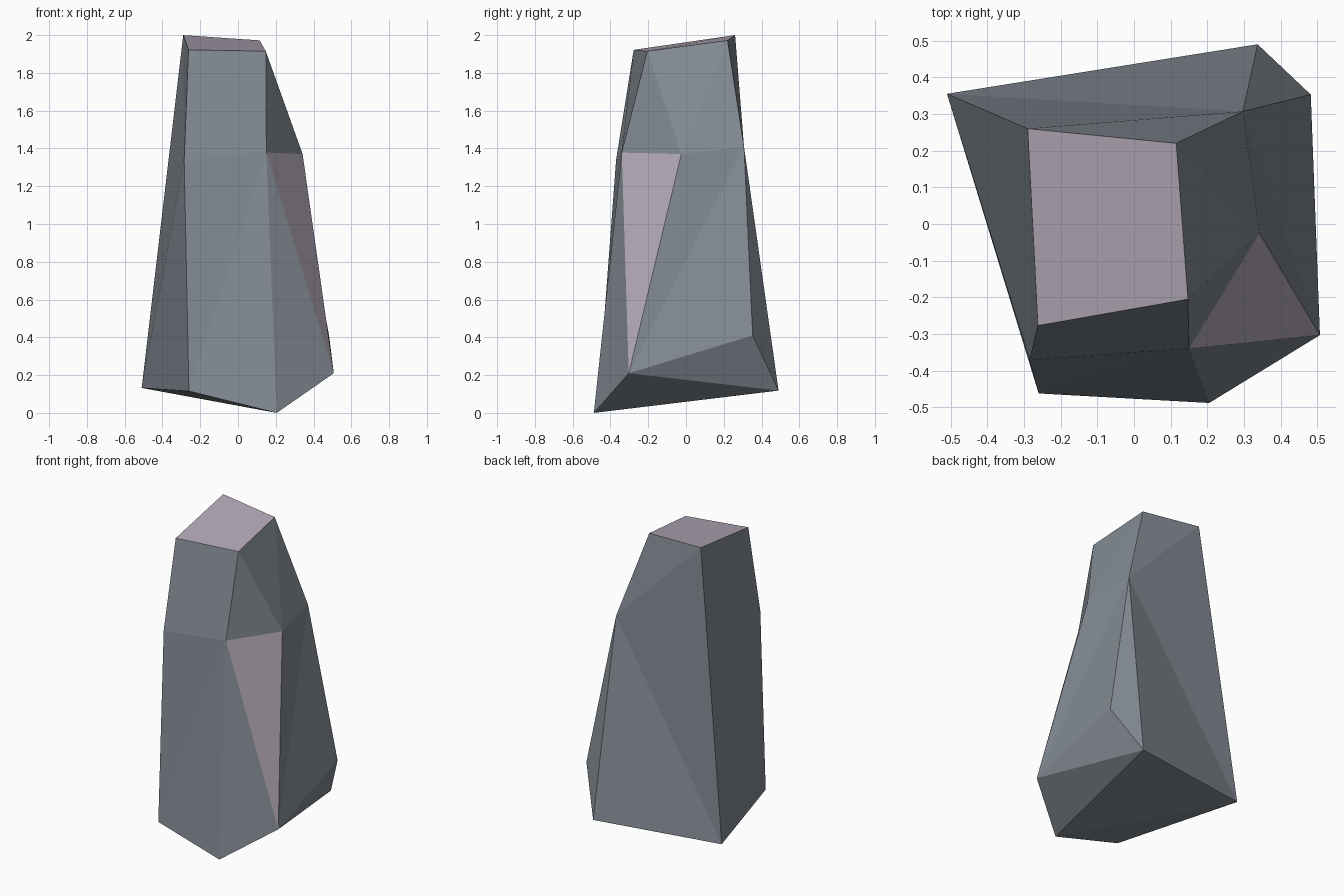
import bpy
import bmesh

if "Cube" in bpy.data.objects:
    bpy.data.objects.remove(bpy.data.objects["Cube"])


def make_material(name, color):
    mat = bpy.data.materials.new(name)
    mat.diffuse_color = (*color, 1.0)
    mat.use_nodes = True
    mat.node_tree.nodes["Principled BSDF"].inputs["Base Color"].default_value = mat.diffuse_color
    return mat


grey = make_material("slate grey", (0.225, 0.255, 0.29))
pink = make_material("dusty pink", (0.45, 0.395, 0.475))

# Corner rings of the stone: top cap, shoulder and base
rings = {
    "T": [(-0.29, 0.26, 2.0), (0.115, 0.22, 1.972), (0.147, -0.205, 1.915), (-0.262, -0.277, 1.922)],
    "M": [(-0.285, -0.37, 1.34), (0.15, -0.34, 1.378), (0.342, -0.025, 1.37), (0.297, 0.307, 1.41)],
    "B": [(-0.26, -0.462, 0.115), (0.205, -0.488, 0.0), (0.507, -0.303, 0.21),
          (0.482, 0.353, 0.41), (0.337, 0.49, 0.118), (-0.51, 0.355, 0.132)],
}

# Facets by side, each named by its corners
grey_facets = {
    "front": "T3-T2-M1-M0 M0-M1-B0 M1-B1-B0 M1-B2-B1",
    "right": "T2-M2-M1 T2-T1-M2 T1-M3-M2 M2-M3-B2 M3-B3-B2",
    "back": "T0-M3-T1 T0-B5-M3 M3-B5-B4 M3-B4-B3",
    "left": "T0-T3-M0 T0-M0-B5 M0-B0-B5",
    "underside": "B2-B3-B4 B1-B2-B4 B1-B4-B5 B1-B5-B0",
}
pink_facets = "T0-T1-T2-T3 M1-M2-B2"

bm = bmesh.new()
corner = {f"{ring}{i}": bm.verts.new(p)
          for ring, points in rings.items() for i, p in enumerate(points)}


def add_facets(text, index):
    for facet in text.split():
        face = bm.faces.new([corner[c] for c in facet.split("-")])
        face.material_index = index
        face.smooth = False


for side in grey_facets.values():
    add_facets(side, 0)
add_facets(pink_facets, 1)
bmesh.ops.recalc_face_normals(bm, faces=bm.faces[:])

# Faceted standing stone
mesh = bpy.data.meshes.new("standing_stone")
bm.to_mesh(mesh)
bm.free()
mesh.materials.append(grey)
mesh.materials.append(pink)
stone = bpy.data.objects.new("standing_stone", mesh)
bpy.context.collection.objects.link(stone)
